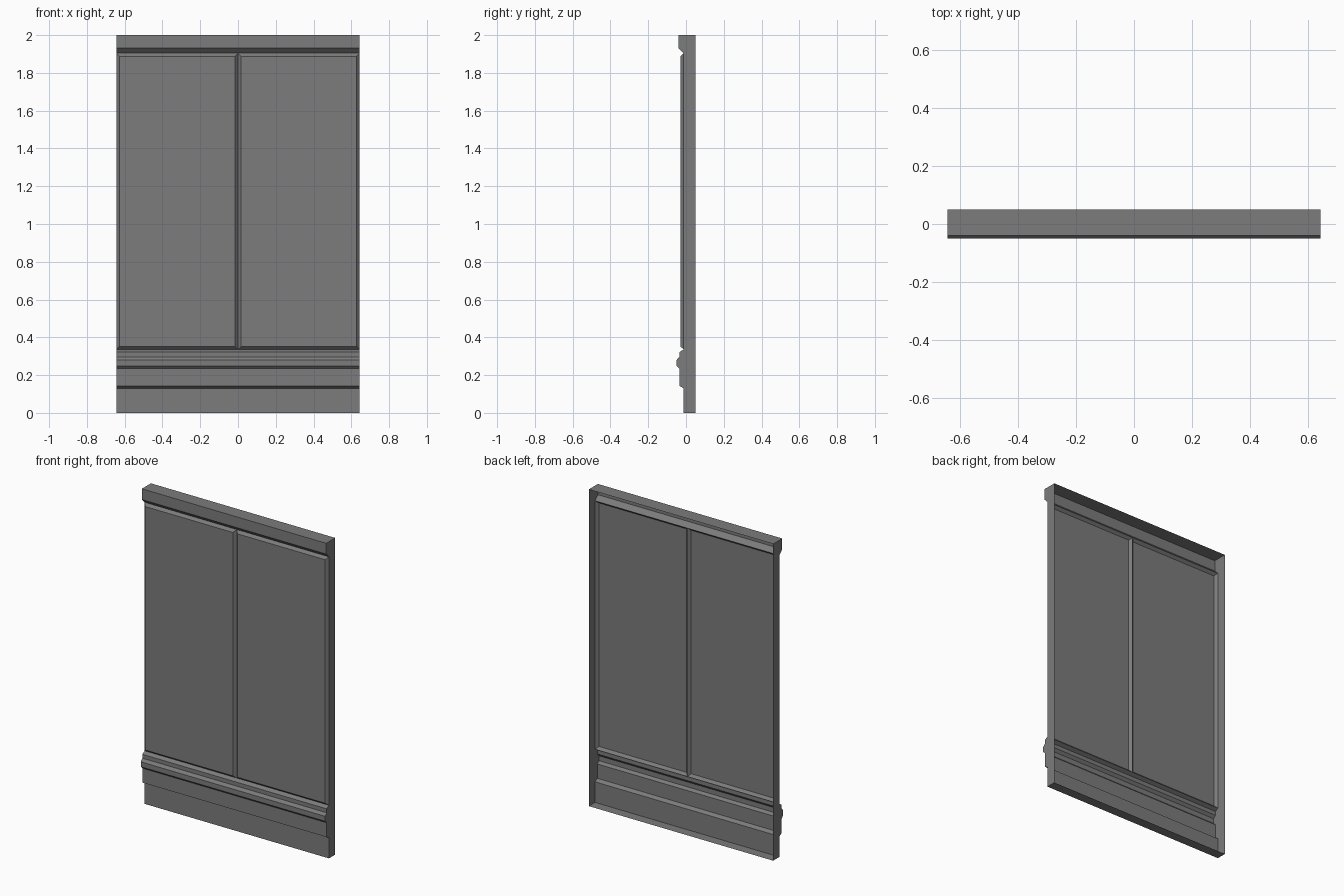
import bpy

if "Cube" in bpy.data.objects:
    bpy.data.objects.remove(bpy.data.objects["Cube"])

W = 0.644              # half width
BACK, BASE = 0.05, -0.012   # open back plane and front base plane
FACE = -0.029          # front of the raised panels
Z0, Z1 = 0.335, 1.904  # bottom and top of the panel field

grey = bpy.data.materials.new("grey_paint")
grey.diffuse_color = (0.2, 0.2, 0.2, 1)
grey.use_nodes = True
grey.node_tree.nodes["Principled BSDF"].inputs["Base Color"].default_value = grey.diffuse_color


def make_object(name, verts, faces):
    mesh = bpy.data.meshes.new(name)
    mesh.from_pydata(verts, [], faces)
    mesh.materials.append(grey)
    obj = bpy.data.objects.new(name, mesh)
    bpy.context.collection.objects.link(obj)
    return obj


def moulding(name, profile, corner):
    """Sweep an open (y, z) profile across the width and cap both ends."""
    n = len(profile)
    ring = profile + [corner]
    verts = [(x, y, z) for x in (-W, W) for y, z in ring]
    m = n + 1
    faces = [(i, m + i, m + i + 1, i + 1) for i in range(n - 1)]
    faces.append(tuple(range(m)))
    faces.append(tuple(reversed(range(m, 2 * m))))
    return make_object(name, verts, faces)


def raised_panel(name, x0, x1, b=0.016):
    """Open-backed panel with a bevelled border."""
    def rect(d, y):
        return [(x0 + d, y, Z0 + d), (x1 - d, y, Z0 + d),
                (x1 - d, y, Z1 - d), (x0 + d, y, Z1 - d)]
    faces = [(i, (i + 1) % 4, 4 + (i + 1) % 4, 4 + i) for i in range(4)]
    return make_object(name, rect(0, BASE) + rect(b, FACE), faces + [(4, 5, 6, 7)])


# Skirting with stepped rail on top
moulding("skirting", [(BACK, 0), (BASE, 0), (BASE, 0.13), (-0.035, 0.143),
                      (-0.035, 0.234), (-0.05, 0.249), (-0.05, 0.28),
                      (-0.035, 0.297), (-0.035, 0.322), (BASE, Z0)], (BACK, Z0))

# Top rail
moulding("top_rail", [(BASE, Z1), (-0.04, 1.932), (-0.04, 2), (BACK, 2)], (BACK, Z1))

# Two raised panels meeting in a central groove
raised_panel("left_panel", -W, 0)
raised_panel("right_panel", 0, W)

# Side walls beside the panels
for name, x in (("left_side", -W), ("right_side", W)):
    face = (0, 1, 2, 3) if x > 0 else (3, 2, 1, 0)
    make_object(name, [(x, BASE, Z0), (x, BACK, Z0), (x, BACK, Z1), (x, BASE, Z1)], [face])
